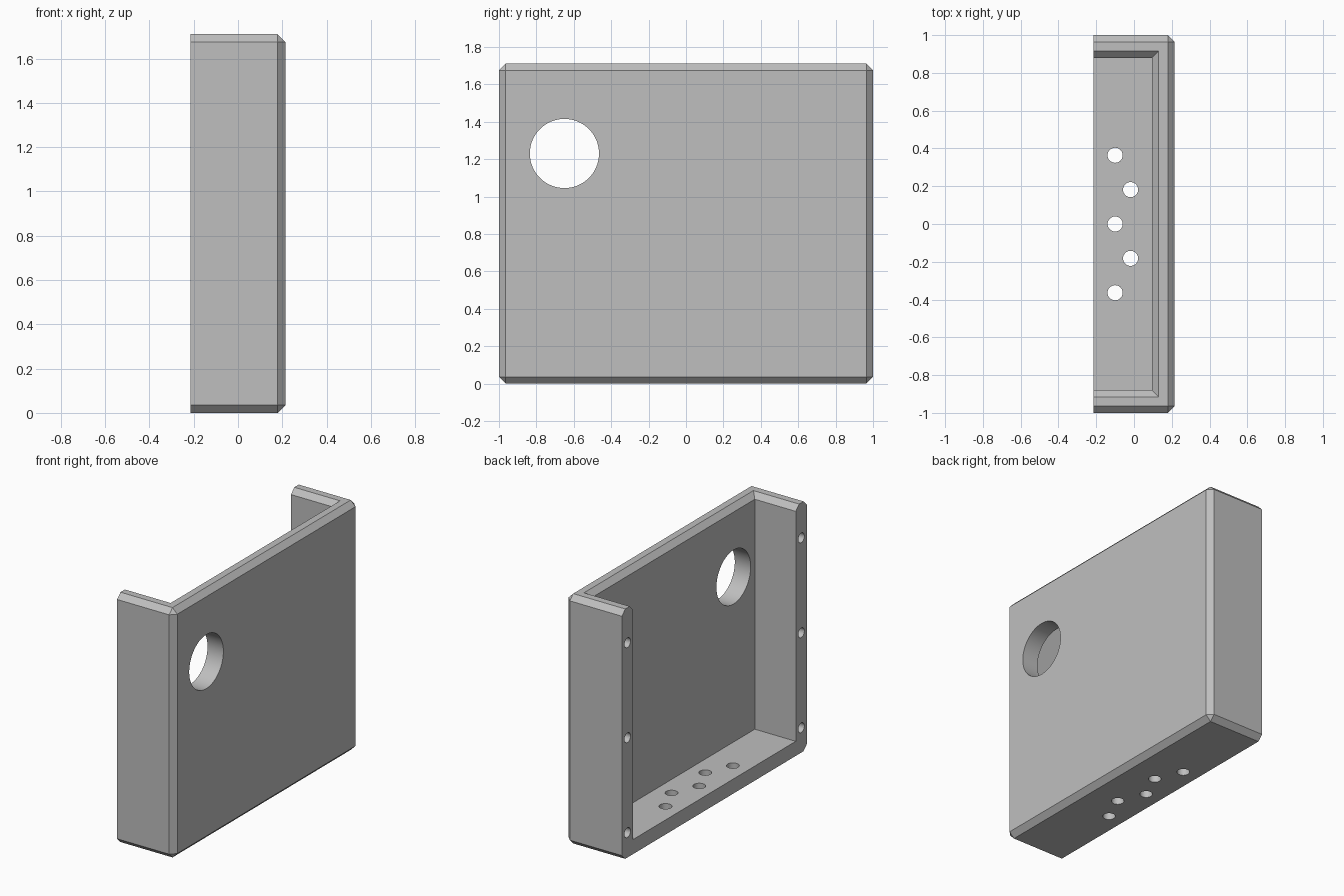
import bpy, bmesh
from math import pi
from mathutils import Matrix, Vector

DEPTH, LENGTH, HEIGHT = 0.43, 2.0, 1.71
WALL, FLOOR, CHAMFER = 0.12, 0.10, 0.036
BACK = -DEPTH / 2      # the open side

default = bpy.data.objects.get("Cube")
if default:
    bpy.data.objects.remove(default, do_unlink=True)

grey = bpy.data.materials.new("plain grey")
grey.use_nodes = True
colour = (0.52, 0.52, 0.52, 1)
grey.diffuse_color = colour
grey.node_tree.nodes["Principled BSDF"].inputs["Base Color"].default_value = colour


def finish(name, bm):
    bmesh.ops.recalc_face_normals(bm, faces=bm.faces[:])
    mesh = bpy.data.meshes.new(name)
    bm.to_mesh(mesh)
    bm.free()
    mesh.materials.append(grey)
    obj = bpy.data.objects.new(name, mesh)
    bpy.context.collection.objects.link(obj)
    return obj


cutters = []


def cut(obj):
    obj.hide_render = True
    obj.hide_set(True)
    obj.display_type = 'WIRE'
    cutters.append(obj)


def drill(name, centre, axis, radius, length, sides=32):
    bm = bmesh.new()
    turn = Vector(axis).to_track_quat('Z', 'Y').to_matrix().to_4x4()
    bmesh.ops.create_cone(bm, cap_ends=True, segments=sides, radius1=radius, radius2=radius,
                          depth=length, matrix=Matrix.Translation(centre) @ turn)
    cut(finish(name, bm))


# Chamfered outer block; the rim of the open side stays sharp
bm = bmesh.new()
bmesh.ops.create_cube(bm, size=1)
bmesh.ops.scale(bm, vec=(DEPTH, LENGTH, HEIGHT), verts=bm.verts[:])
bmesh.ops.translate(bm, vec=(0, 0, HEIGHT / 2), verts=bm.verts[:])
edges = [e for e in bm.edges if any(v.co.x > 0 for v in e.verts)]
bmesh.ops.bevel(bm, geom=edges, offset=CHAMFER, segments=1, profile=0.5, affect='EDGES')
housing = finish("open_housing", bm)

# Cavity, flared at the top to chamfer the inner rim
bm = bmesh.new()
previous = None
rim = HEIGHT - CHAMFER
for z, flare in ((FLOOR, 0), (rim, 0), (HEIGHT + CHAMFER, 2 * CHAMFER)):
    x, y = DEPTH / 2 - WALL + flare, LENGTH / 2 - WALL + flare
    ring = [bm.verts.new(p) for p in ((-1, -y, z), (x, -y, z), (x, y, z), (-1, y, z))]
    if previous:
        for i in range(4):
            j = (i + 1) % 4
            bm.faces.new((previous[i], previous[j], ring[j], ring[i]))
    else:
        bm.faces.new(ring)
    previous = ring
bm.faces.new(previous)
cut(finish("cavity_cutter", bm))

# Large round opening in the main panel
drill("panel_opening_cutter", (0.15, -0.65, 1.23), (1, 0, 0), 0.185, 0.4, 64)

# Staggered holes through the floor
for i in range(5):
    drill("floor_hole_cutter", (-0.1 if i % 2 == 0 else -0.018, 0.182 * (i - 2), 0.05),
          (0, 0, 1), 0.04, 0.3)

# Blind screw holes in the ends of the side walls
for side in (-1, 1):
    for i in range(3):
        drill("screw_hole_cutter", (BACK, side * (LENGTH - WALL) / 2, 0.17 + 0.65 * i),
              (1, 0, 0), 0.033, 0.36, 24)

for cutter in cutters:
    mod = housing.modifiers.new(cutter.name, 'BOOLEAN')
    mod.operation = 'DIFFERENCE'
    mod.solver = 'EXACT'
    mod.object = cutter

# Apply the cuts and remove the helpers
bpy.context.view_layer.objects.active = housing
housing.select_set(True)
for mod in list(housing.modifiers):
    bpy.ops.object.modifier_apply(modifier=mod.name)
for cutter in cutters:
    bpy.data.objects.remove(cutter, do_unlink=True)
bpy.ops.object.shade_smooth_by_angle(angle=pi / 6)
